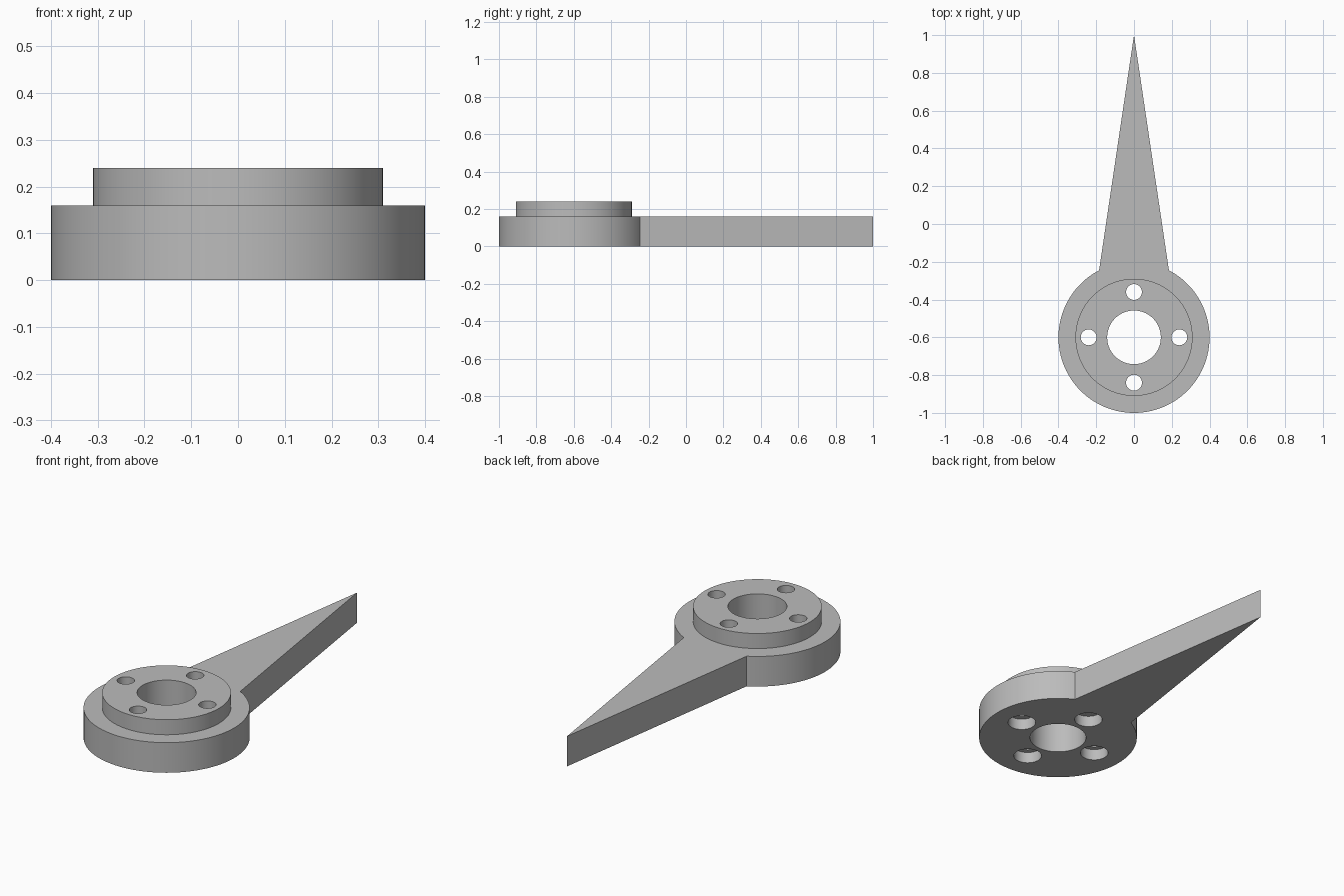
import bpy, bmesh, math

cube = bpy.data.objects.get("Cube")
if cube:
    bpy.data.objects.remove(cube, do_unlink=True)

HUB_Y = -0.6
HUB_R = 0.4
BASE_TOP = 0.16
BOSS_TOP = 0.24

grey = bpy.data.materials.new("plain grey")
grey.use_nodes = True
colour = (0.5, 0.5, 0.5, 1)
grey.diffuse_color = colour
grey.node_tree.nodes["Principled BSDF"].inputs["Base Color"].default_value = colour


def prism(name, outline, z0, z1):
    """Extrude a counter-clockwise outline from z0 up to z1."""
    bm = bmesh.new()
    face = bm.faces.new([bm.verts.new((x, y, z0)) for x, y in outline])
    top = bmesh.ops.extrude_face_region(bm, geom=[face])["geom"]
    bmesh.ops.translate(bm, vec=(0, 0, z1 - z0),
                        verts=[v for v in top if isinstance(v, bmesh.types.BMVert)])
    bmesh.ops.recalc_face_normals(bm, faces=bm.faces)
    mesh = bpy.data.meshes.new(name)
    bm.to_mesh(mesh)
    bm.free()
    mesh.materials.append(grey)
    obj = bpy.data.objects.new(name, mesh)
    bpy.context.collection.objects.link(obj)
    return obj


def arc(x, y, r, start=0.0, sweep=math.tau, n=96):
    """Points along an arc, without the end point."""
    return [(x + r * math.cos(start + sweep * i / n),
             y + r * math.sin(start + sweep * i / n)) for i in range(n)]


def combine(target, tool, operation):
    """Apply a boolean and remove the helper."""
    tool.hide_render = True
    mod = target.modifiers.new("combine", "BOOLEAN")
    mod.operation = operation
    mod.solver = "EXACT"
    mod.object = tool
    bpy.context.view_layer.objects.active = target
    bpy.ops.object.modifier_apply(modifier=mod.name)
    bpy.data.objects.remove(tool, do_unlink=True)


# Round hub and tapered pointer as one outline
shoulder = math.atan2(0.355, 0.185)
rim = arc(0, HUB_Y, HUB_R, math.pi - shoulder, math.pi + 2 * shoulder, 96)
rim.append((HUB_R * math.cos(shoulder), HUB_Y + HUB_R * math.sin(shoulder)))
pointer = prism("pointer_hub", rim + [(0, 1)], 0, BASE_TOP)

# Raised boss
combine(pointer, prism("boss", arc(0, HUB_Y, 0.31), 0.1, BOSS_TOP), "UNION")

# Centre bore
combine(pointer, prism("bore", arc(0, HUB_Y, 0.142), -0.1, 0.4), "DIFFERENCE")

# Four screw holes, counterbored from below
for i in range(4):
    a = i * math.pi / 2
    x, y = 0.24 * math.cos(a), HUB_Y + 0.24 * math.sin(a)
    combine(pointer, prism("screw_hole", arc(x, y, 0.042, n=48), -0.1, 0.4), "DIFFERENCE")
    combine(pointer, prism("counterbore", arc(x, y, 0.07, n=48), -0.1, 0.06), "DIFFERENCE")

# Smooth round walls with crisp edges
bpy.ops.object.select_all(action="DESELECT")
pointer.select_set(True)
bpy.context.view_layer.objects.active = pointer
bpy.ops.object.shade_smooth_by_angle(angle=math.radians(30))
